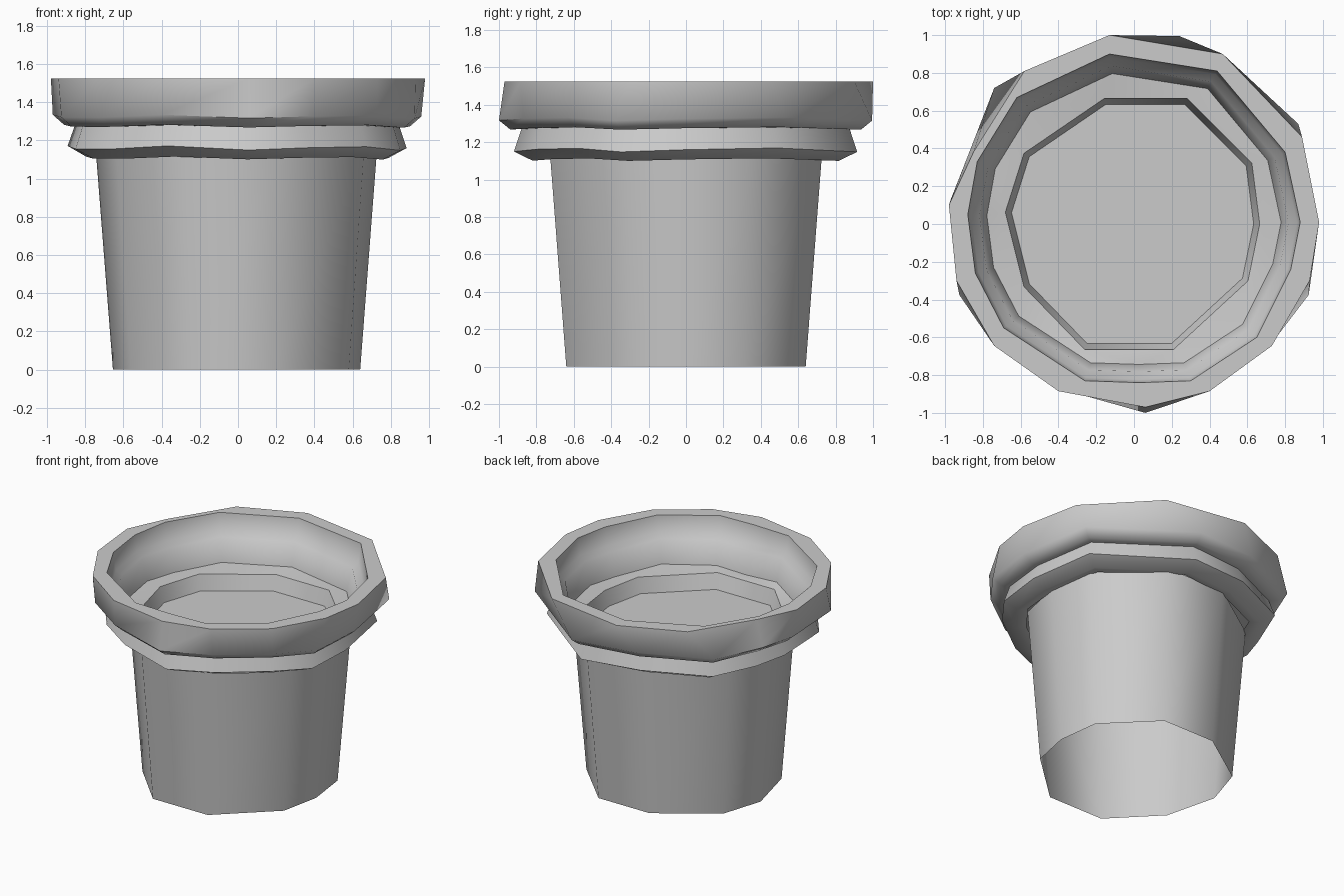
import bpy, bmesh, math

if "Cube" in bpy.data.objects:
    bpy.data.objects.remove(bpy.data.objects["Cube"])

# Hand-shaped outlines seen from above (counter-clockwise)
BODY = [(.64, 0), (.60, .31), (.27, .64), (-.15, .64), (-.56, .36),
        (-.655, .06), (-.56, -.32), (-.25, -.64), (.20, -.64), (.58, -.29)]
TOP = [(.98, .01), (.89, .46), (.47, .90), (-.13, 1.0), (-.58, .81), (-.85, .38), (-.98, .10),
       (-.94, -.30), (-.74, -.645), (-.40, -.885), (.06, -.97), (.40, -.885), (.73, -.645), (.93, -.30)]
LOW = [(.96, 0), (.87, .53), (.24, .995), (-.25, .94), (-.74, .72), (-.88, .36), (-.97, .13),
       (-.925, -.375), (-.73, -.63), (-.40, -.87), (.06, -1.0), (.40, -.87), (.73, -.63), (.925, -.375)]
INNER = [(.88, .01), (.80, .38), (.44, .81), (-.13, .90), (-.62, .67), (-.83, .33), (-.88, .05),
         (-.84, -.26), (-.69, -.55), (-.26, -.83), (.03, -.84), (.30, -.83), (.65, -.60), (.83, -.24)]


def loft(name, rings, cap_end=False):
    """Skin a stack of (outline, scale, z, wobble) rings."""
    bm = bmesh.new()
    loops = []
    for outline, s, z, wobble in rings:
        loops.append([bm.verts.new((x * s, y * s, z + wobble * math.sin(2.3 * i)))
                      for i, (x, y) in enumerate(outline)])
    for a, b in zip(loops, loops[1:]):
        n = len(a)
        if n == len(b):
            for i in range(n):
                j = (i + 1) % n
                bm.faces.new((a[i], a[j], b[j], b[i]))
        else:
            edges = []
            for ring in (a, b):
                for i, v in enumerate(ring):
                    w = ring[(i + 1) % len(ring)]
                    edges.append(bm.edges.get((v, w)) or bm.edges.new((v, w)))
            bmesh.ops.bridge_loops(bm, edges=edges)
    if cap_end:
        bm.faces.new(loops[-1])
    bmesh.ops.recalc_face_normals(bm, faces=bm.faces[:])
    mesh = bpy.data.meshes.new(name)
    bm.to_mesh(mesh)
    bm.free()
    obj = bpy.data.objects.new(name, mesh)
    bpy.context.collection.objects.link(obj)
    bpy.ops.object.select_all(action='DESELECT')
    obj.select_set(True)
    bpy.context.view_layer.objects.active = obj
    bpy.ops.object.shade_smooth_by_angle(angle=math.radians(50))
    return obj


# Tapered tube, open underneath
loft("pipe_body", [(BODY, 1, 0, 0), (BODY, 1.135, 1.13, 0)])

# Lower band, overhanging rim, stepped inside and sunken floor
loft("collar_and_rim", [
    (LOW, .75, 1.12, 0),
    (LOW, .82, 1.108, .008),
    (LOW, .92, 1.16, .012),
    (LOW, .88, 1.275, .006),
    (LOW, .94, 1.275, .008),
    (LOW, 1, 1.325, .01),
    (TOP, 1, 1.525, 0),
    (INNER, 1, 1.525, 0),
    (INNER, .98, 1.40, .01),
    (INNER, .93, 1.37, .01),
    (INNER, .885, 1.20, .01),
    (BODY, 1.04, 1.19, 0),
    (BODY, .99, 1.08, 0),
], cap_end=True)
